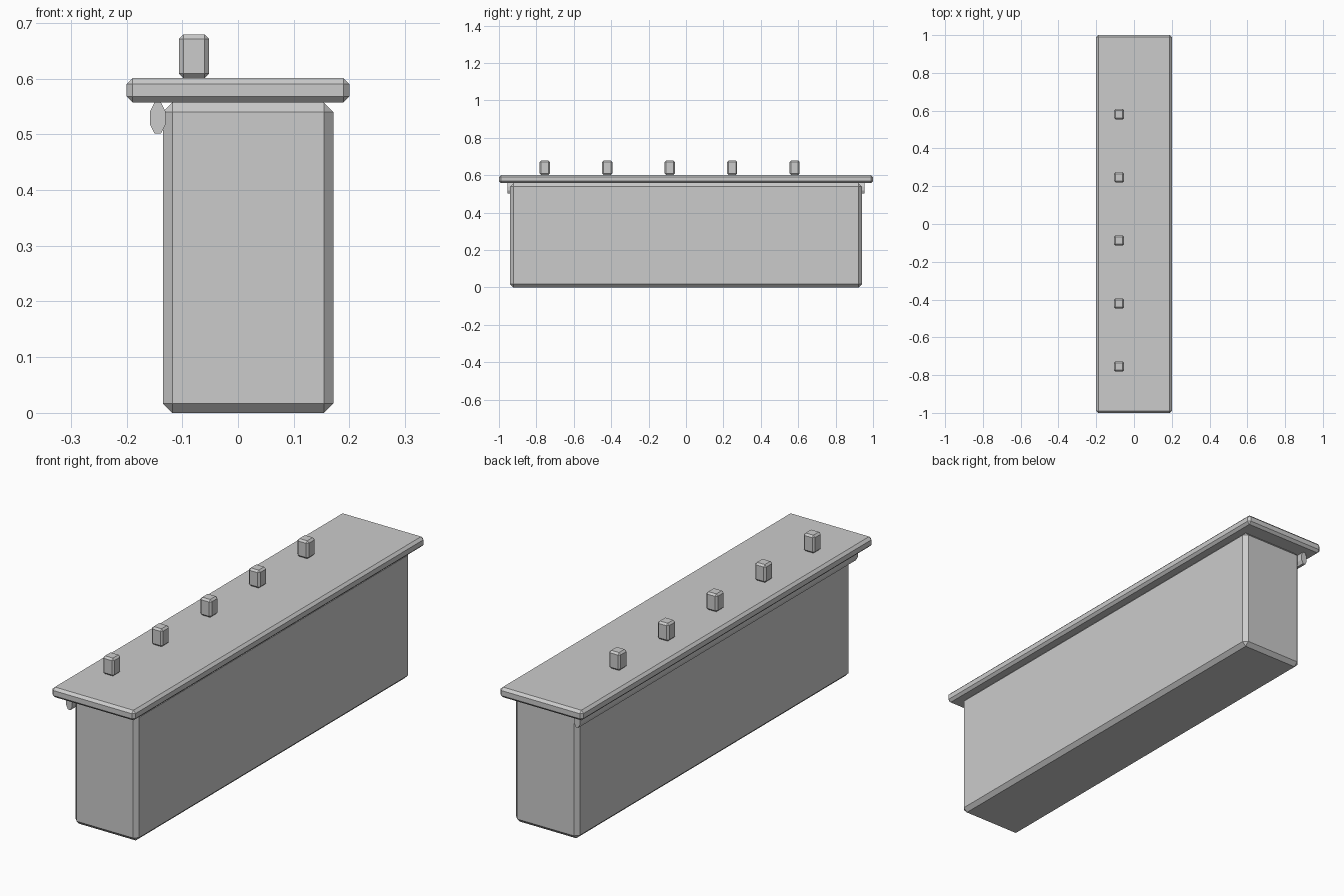
import bpy, bmesh, math
from mathutils import Matrix

if "Cube" in bpy.data.objects:
    bpy.data.objects.remove(bpy.data.objects["Cube"])


def make_object(name, bm):
    mesh = bpy.data.meshes.new(name)
    bm.to_mesh(mesh)
    bm.free()
    obj = bpy.data.objects.new(name, mesh)
    bpy.context.collection.objects.link(obj)
    return obj


def chamfered_box(name, xs, ys, zs, chamfer):
    size = [b - a for a, b in (xs, ys, zs)]
    centre = [(a + b) / 2 for a, b in (xs, ys, zs)]
    bm = bmesh.new()
    bmesh.ops.create_cube(bm, size=1.0)
    bmesh.ops.scale(bm, vec=size, verts=bm.verts)
    bmesh.ops.translate(bm, vec=centre, verts=bm.verts)
    obj = make_object(name, bm)
    bevel = obj.modifiers.new("chamfer", 'BEVEL')
    bevel.width = chamfer
    bevel.segments = 1
    bevel.limit_method = 'NONE'
    return obj


# Main body and overhanging top slab
chamfered_box("counter_body", (-0.135, 0.171), (-0.94, 0.94), (0, 0.557), 0.017)
chamfered_box("counter_top", (-0.2, 0.2), (-1, 1), (0.557, 0.601), 0.011)

# Row of pegs on the top
for i in range(5):
    y = -0.755 + i * 0.334
    chamfered_box(f"peg_{i + 1}", (-0.106, -0.052), (y - 0.027, y + 0.027),
                  (0.601, 0.679), 0.008)

# Flattened eight-sided rail under the left overhang
bm = bmesh.new()
r = 0.5 / math.cos(math.pi / 8)
bmesh.ops.create_cone(bm, cap_ends=True, segments=8, radius1=r, radius2=r, depth=1.91)
bm.transform(Matrix.Rotation(math.pi / 8, 4, 'Z'))
# orient so that flats face the axes
if max(v.co.x for v in bm.verts) > 0.51:
    bm.transform(Matrix.Rotation(math.pi / 8, 4, 'Z'))
bm.transform(Matrix.Rotation(math.pi / 2, 4, 'X'))
bmesh.ops.scale(bm, vec=(0.028, 1, 0.056), verts=bm.verts)
bmesh.ops.translate(bm, vec=(-0.144, 0, 0.529), verts=bm.verts)
make_object("side_rail", bm)
